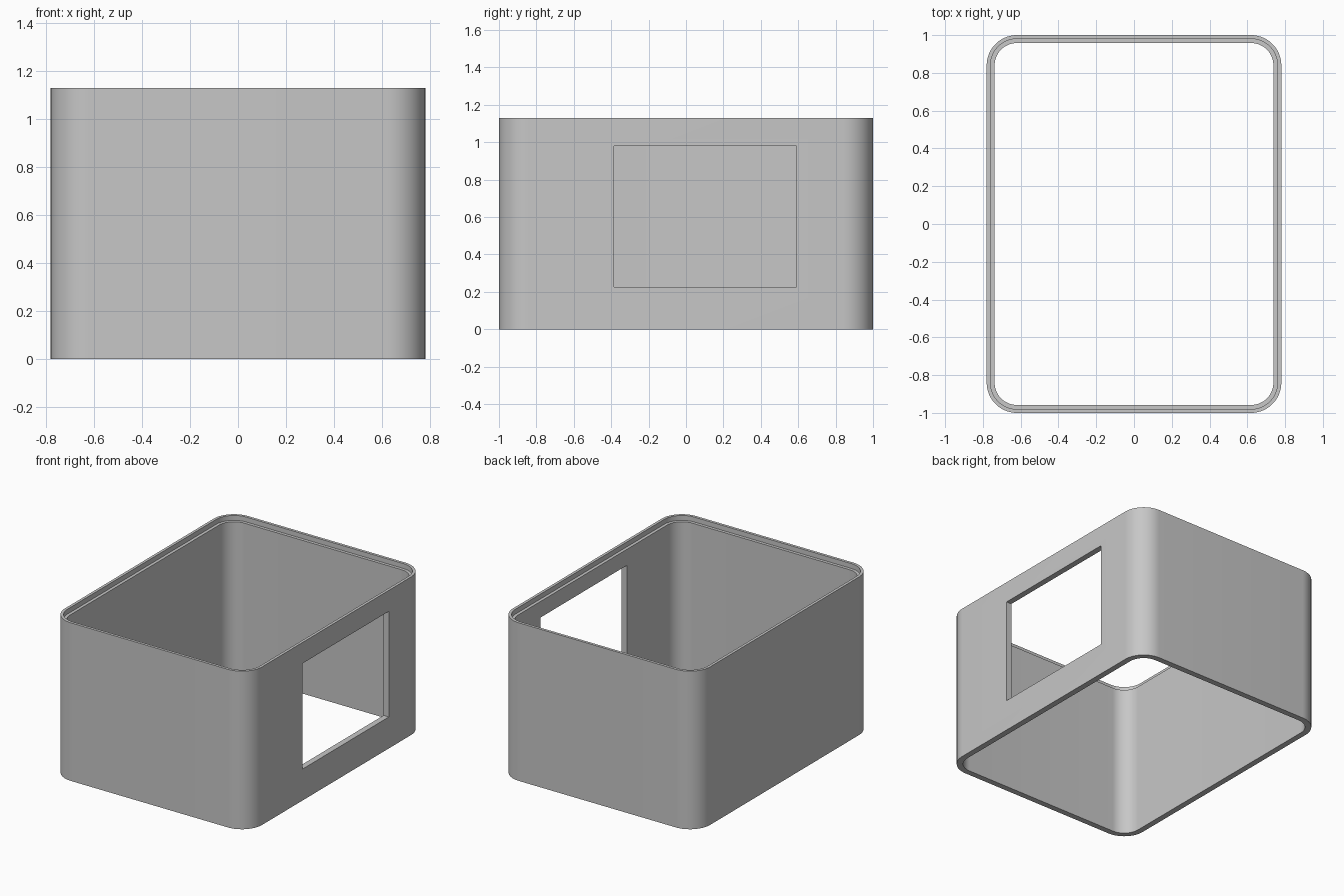
import bpy, bmesh, math

# Remove the default cube
cube = bpy.data.objects.get("Cube")
if cube:
    bpy.data.objects.remove(cube, do_unlink=True)

HALF_X, HALF_Y, HEIGHT, RADIUS = 0.78, 1.0, 1.13, 0.16
WALL, LIP, LIP_DEPTH = 0.042, 0.02, 0.035
SEGMENTS = 16

grey = bpy.data.materials.new("plain grey")
grey.use_nodes = True
colour = (0.57, 0.57, 0.57, 1)
grey.diffuse_color = colour
grey.node_tree.nodes["Principled BSDF"].inputs["Base Color"].default_value = colour


def ring(bm, inset, z):
    """Rounded rectangle of vertices, offset inward by inset."""
    r = RADIUS - inset
    verts = []
    for quarter, (sx, sy) in enumerate([(1, 1), (-1, 1), (-1, -1), (1, -1)]):
        for i in range(SEGMENTS + 1):
            a = math.pi / 2 * (quarter + i / SEGMENTS)
            verts.append(bm.verts.new((sx * (HALF_X - RADIUS) + r * math.cos(a),
                                       sy * (HALF_Y - RADIUS) + r * math.sin(a), z)))
    return verts


# Wall section swept round the box: outside, rim, stepped lip, inside
section = [(0, 0), (0, HEIGHT), (LIP, HEIGHT), (LIP, HEIGHT - LIP_DEPTH),
           (WALL, HEIGHT - LIP_DEPTH), (WALL, 0)]
bm = bmesh.new()
rings = [ring(bm, inset, z) for inset, z in section]
for k, lower in enumerate(rings):
    upper = rings[(k + 1) % len(rings)]
    n = len(lower)
    for i in range(n):
        j = (i + 1) % n
        bm.faces.new((lower[i], lower[j], upper[j], upper[i]))
bmesh.ops.recalc_face_normals(bm, faces=bm.faces)
mesh = bpy.data.meshes.new("box_shell")
bm.to_mesh(mesh)
bm.free()
shell = bpy.data.objects.new("box_shell", mesh)
bpy.context.collection.objects.link(shell)
mesh.materials.append(grey)

# Rectangular window through the +x wall
y0, y1, z0, z1 = -0.385, 0.59, 0.225, 0.98
bpy.ops.mesh.primitive_cube_add(size=1, location=(HALF_X, (y0 + y1) / 2, (z0 + z1) / 2))
cutter = bpy.context.object
cutter.name = "window_cutter"
cutter.scale = (0.3, y1 - y0, z1 - z0)
cutter.hide_render = True
cutter.data.materials.append(grey)

cut = shell.modifiers.new("window", 'BOOLEAN')
cut.operation = 'DIFFERENCE'
cut.solver = 'EXACT'
cut.object = cutter
bpy.ops.object.select_all(action='DESELECT')
shell.select_set(True)
bpy.context.view_layer.objects.active = shell
bpy.ops.object.modifier_apply(modifier=cut.name)
bpy.data.objects.remove(cutter, do_unlink=True)

# Smooth corners, sharp edges elsewhere
bpy.ops.object.shade_smooth_by_angle(angle=math.radians(30))
